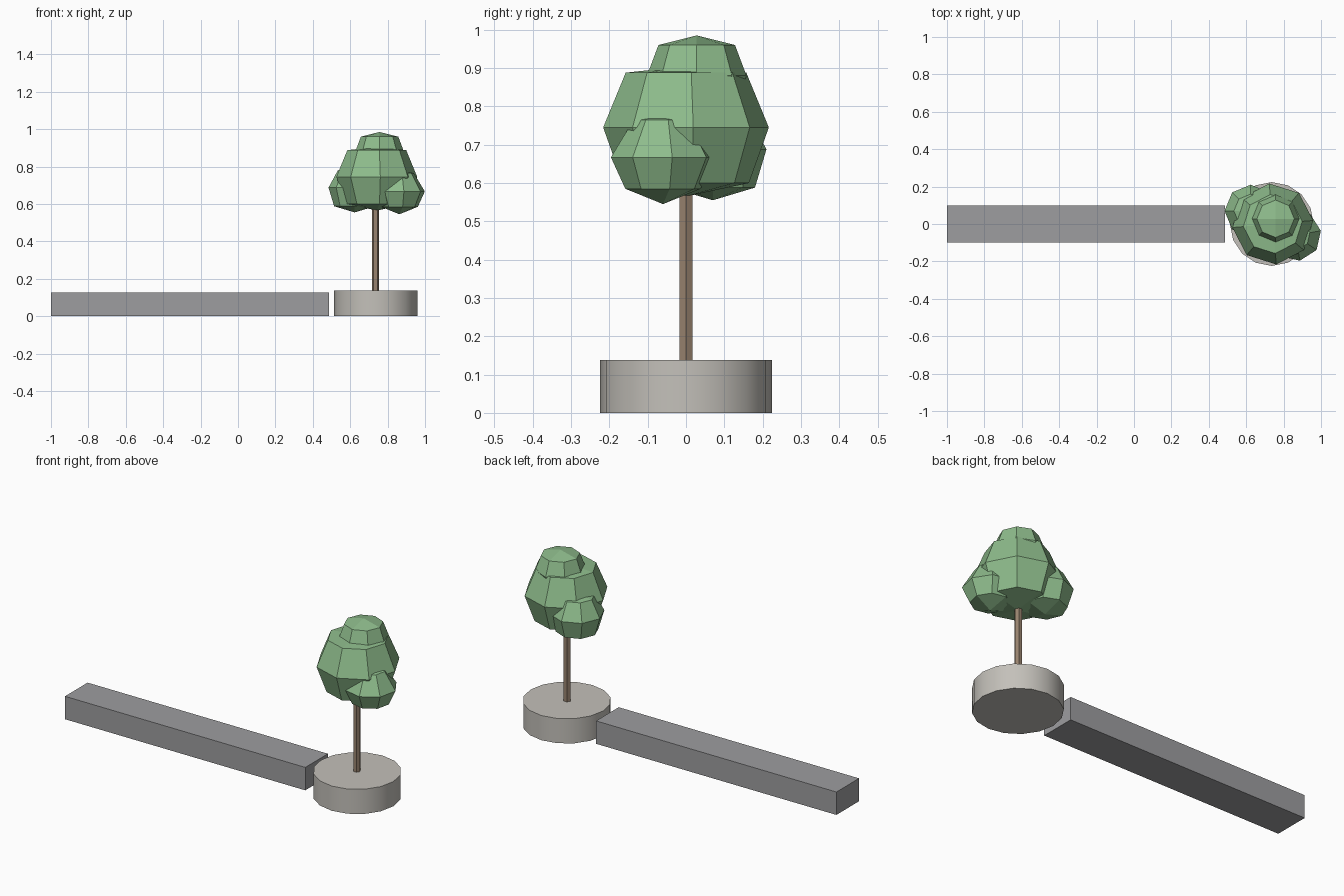
import bpy, bmesh
from math import sin, cos, pi, radians

if "Cube" in bpy.data.objects:
    bpy.data.objects.remove(bpy.data.objects["Cube"])


def material(name, rgb):
    m = bpy.data.materials.new(name)
    m.diffuse_color = (*rgb, 1)
    m.use_nodes = True
    m.node_tree.nodes["Principled BSDF"].inputs["Base Color"].default_value = m.diffuse_color
    return m


def finish(name, bm, mat=None):
    bmesh.ops.recalc_face_normals(bm, faces=bm.faces)
    me = bpy.data.meshes.new(name)
    bm.to_mesh(me)
    bm.free()
    ob = bpy.data.objects.new(name, me)
    bpy.context.collection.objects.link(ob)
    if mat:
        me.materials.append(mat)
    return ob


def column(name, x, y, z0, z1, r, sides, mat):
    bm = bmesh.new()
    rings = [[bm.verts.new((x + r * cos(2 * pi * i / sides), y + r * sin(2 * pi * i / sides), z))
              for i in range(sides)] for z in (z0, z1)]
    for i in range(sides):
        j = (i + 1) % sides
        bm.faces.new((rings[0][i], rings[0][j], rings[1][j], rings[1][i]))
    for r_ in rings:
        bm.faces.new(r_)
    return finish(name, bm, mat)


def leaf_clump(name, x, y, bottom, rings, top, turn, mat):
    """Faceted clump: eight-sided rings (radius, z) closed by four quads at each pole."""
    bm = bmesh.new()
    loops = [[bm.verts.new((x + r * cos(radians(turn) + i * pi / 4),
                            y + r * sin(radians(turn) + i * pi / 4), z))
              for i in range(8)] for r, z in rings]
    for a, b in zip(loops, loops[1:]):
        for i in range(8):
            j = (i + 1) % 8
            bm.faces.new((a[i], a[j], b[j], b[i]))
    for loop, z in ((loops[0], bottom), (loops[-1], top)):
        pole = bm.verts.new((x, y, z))
        for i in range(0, 8, 2):
            bm.faces.new((pole, loop[i], loop[i + 1], loop[(i + 2) % 8]))
    return finish(name, bm, mat)


green = material("leaves", (0.27, 0.5, 0.26))
brown = material("bark", (0.32, 0.23, 0.16))
stone = material("stone", (0.55, 0.53, 0.49))
grey = material("concrete", (0.34, 0.34, 0.35))

# Long bench block
bm = bmesh.new()
bmesh.ops.create_cube(bm, size=1)
for v in bm.verts:
    v.co = (-0.257 + v.co.x * 1.486, v.co.y * 0.2, 0.064 + v.co.z * 0.128)
finish("bench", bm, grey)

# Round planter
planter = column("planter", 0.737, 0, 0, 0.138, 0.224, 16, stone)
bpy.context.view_layer.objects.active = planter
planter.select_set(True)
bpy.ops.object.shade_smooth_by_angle()

# Tree trunk
column("trunk", 0.735, 0, 0.13, 0.62, 0.0195, 6, brown)

# Foliage clumps
leaf_clump("crown_main", 0.742, 0, 0.565,
           [(0.165, 0.6), (0.217, 0.745), (0.158, 0.888)], 0.905, 5, green)
leaf_clump("crown_top", 0.757, 0.028, 0.77,
           [(0.1, 0.79), (0.13, 0.88), (0.1, 0.96)], 0.985, 0, green)
leaf_clump("crown_right", 0.863, -0.06, 0.545,
           [(0.1, 0.585), (0.138, 0.667), (0.078, 0.765)], 0.782, 10, green)
leaf_clump("crown_left", 0.624, 0.07, 0.555,
           [(0.11, 0.588), (0.14, 0.688), (0.09, 0.78)], 0.795, 0, green)
